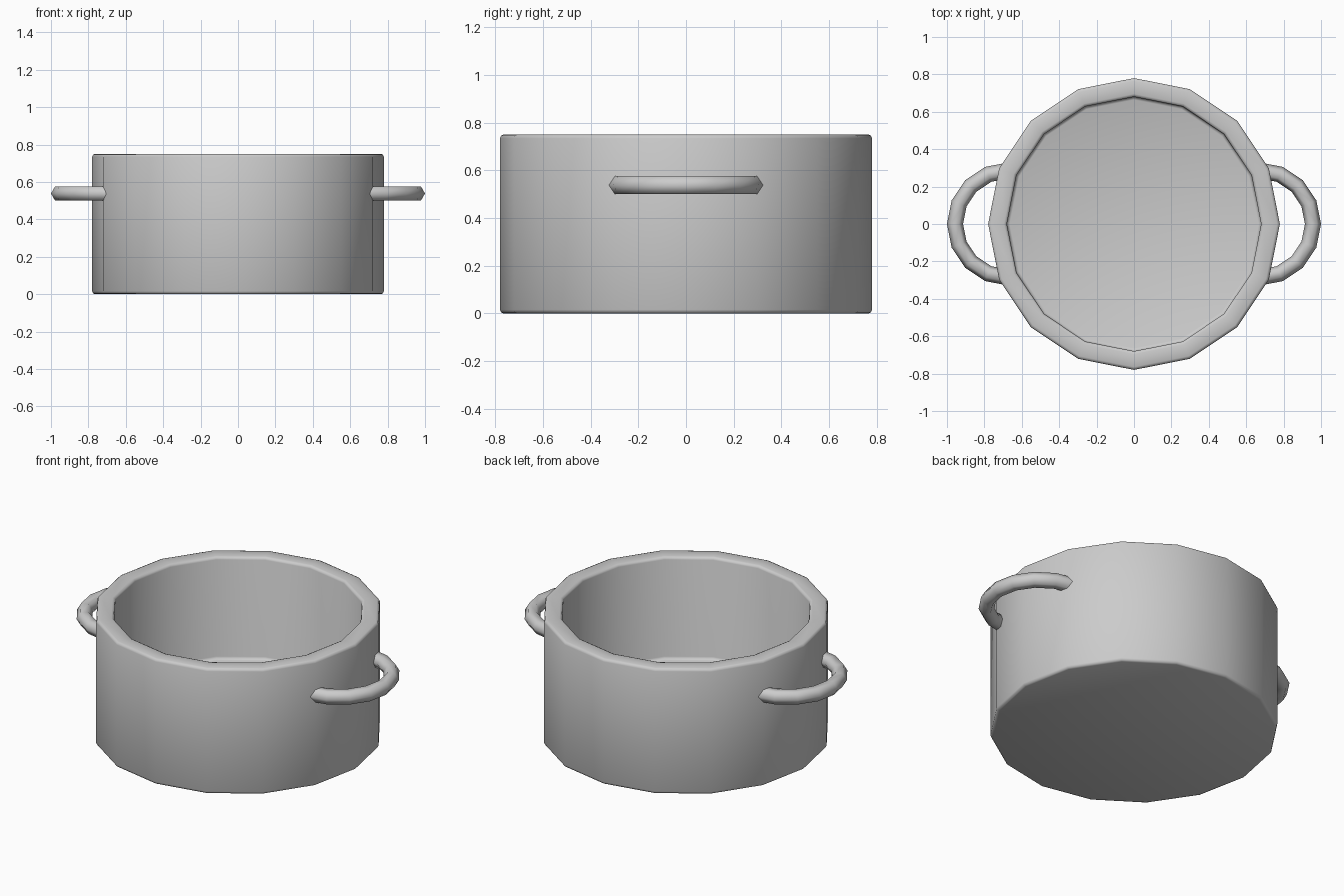
import bpy, bmesh
from math import sin, cos, pi, radians

if "Cube" in bpy.data.objects:
    bpy.data.objects.remove(bpy.data.objects["Cube"])

SIDES = 16
RIM_Z, FLOOR_Z, R_OUT, R_IN = 0.75, 0.14, 0.78, 0.68
HANDLE_Z, HANDLE_X, MAJOR, MINOR = 0.538, 0.67, 0.287, 0.043


def finish(name, bm):
    bmesh.ops.recalc_face_normals(bm, faces=bm.faces)
    mesh = bpy.data.meshes.new(name)
    bm.to_mesh(mesh)
    bm.free()
    ob = bpy.data.objects.new(name, mesh)
    bpy.context.collection.objects.link(ob)
    bpy.ops.object.select_all(action='DESELECT')
    bpy.context.view_layer.objects.active = ob
    ob.select_set(True)
    bpy.ops.object.shade_smooth_by_angle(angle=radians(65))
    return ob


def bridge(bm, rings):
    # Skin consecutive closed rings and cap both ends
    for a, b in zip(rings, rings[1:]):
        n = len(a)
        for i in range(n):
            j = (i + 1) % n
            bm.faces.new((a[i], a[j], b[j], b[i]))
    bm.faces.new(rings[0])
    bm.faces.new(rings[-1])


def corner(r, z, start, end, size=0.016, steps=2):
    # Small rounded corner centred on (r, z) in the profile
    out = []
    for k in range(steps + 1):
        t = radians(start + (end - start) * k / steps)
        out.append((r + size * cos(t), z + size * sin(t)))
    return out


# Pot body: 16-sided lathe with rounded rim, base and floor corners
b = 0.016
profile = (corner(R_OUT - b, b, -90, 0)
           + corner(R_OUT - b, RIM_Z - b, 0, 90)
           + corner(R_IN + b, RIM_Z - b, 90, 180)
           + corner(R_IN - b, FLOOR_Z + b, 0, -90))
bm = bmesh.new()
rings = [[bm.verts.new((r * cos(2 * pi * i / SIDES), r * sin(2 * pi * i / SIDES), z))
          for i in range(SIDES)] for r, z in profile]
bridge(bm, rings)
finish("pot_body", bm)


# Handles: half rings with a hexagonal section, ends buried in the wall
def handle(name, side):
    bm = bmesh.new()
    rings = []
    for k in range(9):
        a = -pi / 2 + pi * k / 8
        ring = []
        for i in range(6):
            t = 2 * pi * i / 6
            r = MAJOR + MINOR * cos(t)
            ring.append(bm.verts.new((side * (HANDLE_X + r * cos(a)), r * sin(a),
                                      HANDLE_Z + MINOR * sin(t))))
        rings.append(ring)
    bridge(bm, rings)
    finish(name, bm)


handle("right_handle", 1)
handle("left_handle", -1)
